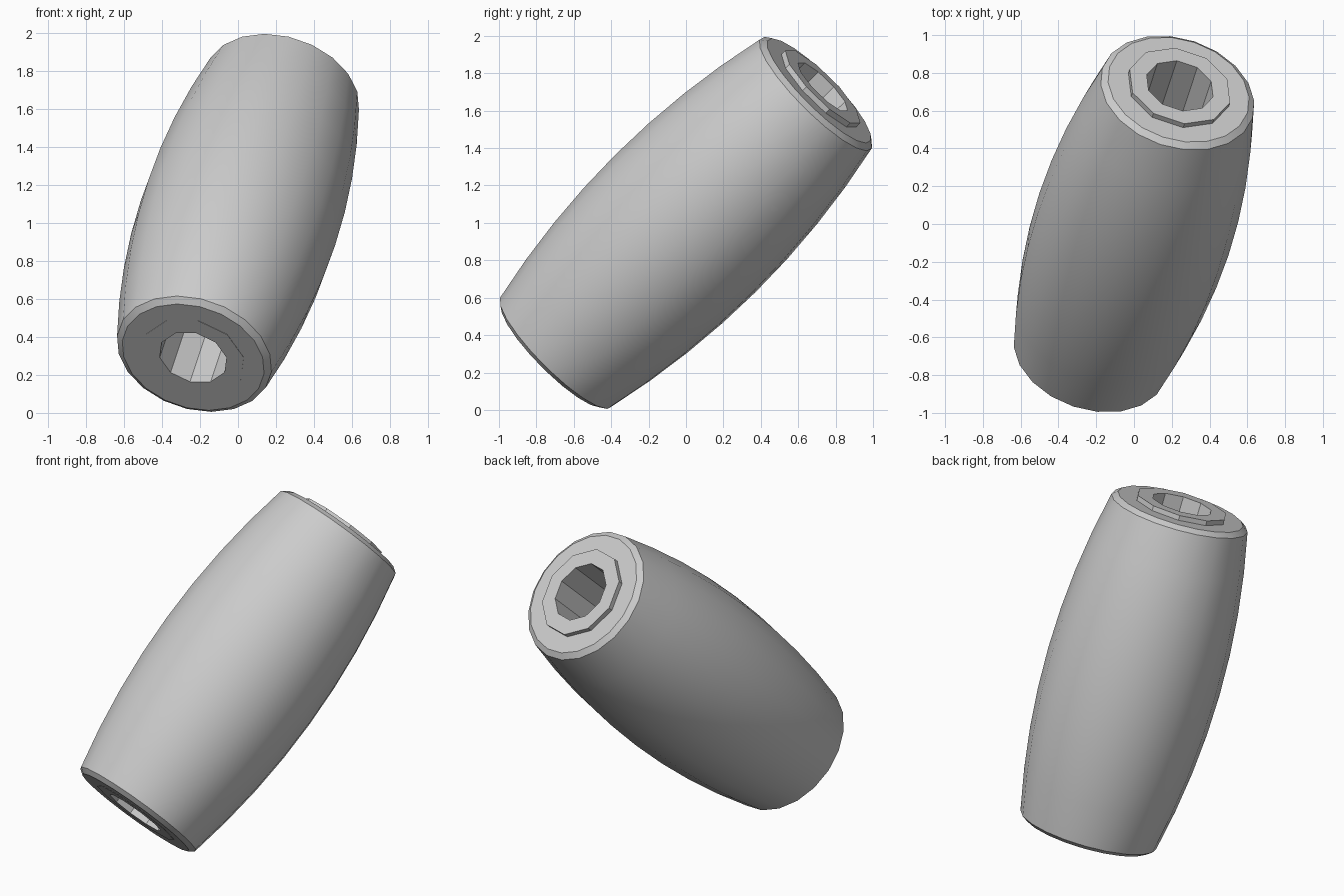
import bpy, bmesh, math
from mathutils import Vector, Matrix

cube = bpy.data.objects.get("Cube")
if cube:
    bpy.data.objects.remove(cube)

grey = bpy.data.materials.new("light_grey")
grey.use_nodes = True
colour = (0.6, 0.6, 0.6, 1)
grey.diffuse_color = colour
grey.node_tree.nodes["Principled BSDF"].inputs["Base Color"].default_value = colour

# Tilted frame: the long axis leans back, up and slightly to the left
axis = Vector((0.229, 0.69, 0.686)).normalized()
side = Vector((axis.y, -axis.x, 0)).normalized()
frame = Matrix((side, axis.cross(side), axis)).transposed().to_4x4()
frame.translation = (0, 0, 1)


def lathe(name, profile, sides, smooth_angle):
    """Spin a closed (radius, height) profile around the tilted axis."""
    bm = bmesh.new()
    rings = []
    for r, h in profile:
        rings.append([bm.verts.new((r * math.cos(a), r * math.sin(a), h))
                      for a in (math.tau * i / sides for i in range(sides))])
    for low, high in zip(rings, rings[1:] + rings[:1]):
        for i in range(sides):
            j = (i + 1) % sides
            bm.faces.new((low[i], low[j], high[j], high[i]))
    bmesh.ops.recalc_face_normals(bm, faces=bm.faces)
    bm.transform(frame)
    mesh = bpy.data.meshes.new(name)
    bm.to_mesh(mesh)
    bm.free()
    mesh.materials.append(grey)
    obj = bpy.data.objects.new(name, mesh)
    bpy.context.collection.objects.link(obj)
    bpy.ops.object.select_all(action='DESELECT')
    obj.select_set(True)
    bpy.context.view_layer.objects.active = obj
    if smooth_angle:
        bpy.ops.object.shade_smooth_by_angle(angle=math.radians(smooth_angle))
    return obj


# Barrel body: bulging wall, chamfered rims and flat ends
HALF, FACE = 1.005, 1.03
wall = []
for i in range(9):
    t = i / 4 - 1
    wall.append((0.527 - 0.108 * t * t, HALF * t))
lathe("barrel_body",
      [(0.22, -FACE), (0.385, -FACE)] + wall + [(0.385, FACE), (0.22, FACE)],
      20, 35)

# Bore sleeve: flush at the lower end, standing proud at the upper end
lathe("bore_sleeve",
      [(0.185, -FACE - 0.002), (0.28, -FACE - 0.002),
       (0.28, FACE + 0.03), (0.185, FACE + 0.03)],
      10, 0)
